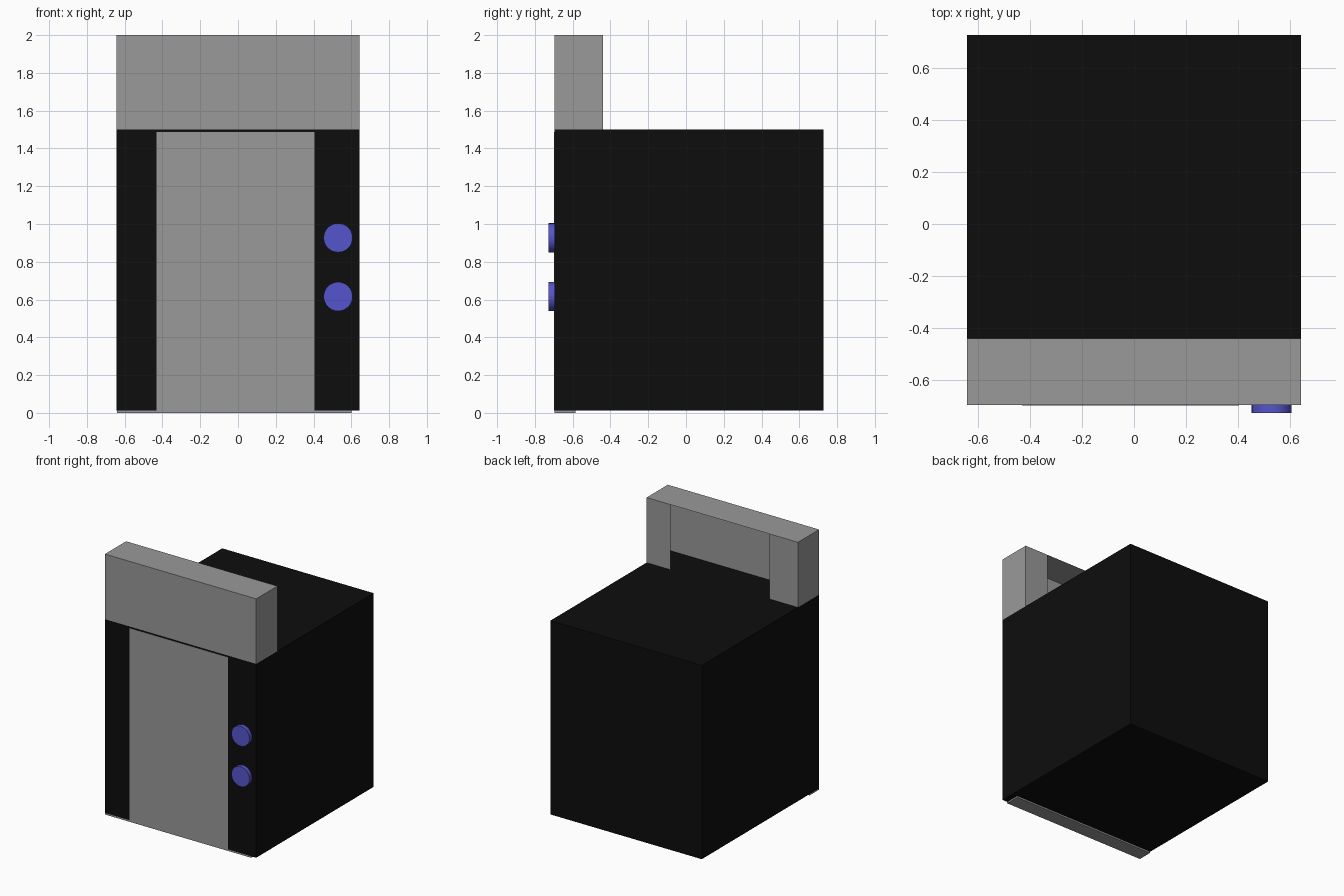
import bpy
import bmesh
import math

cube = bpy.data.objects.get("Cube")
if cube:
    bpy.data.objects.remove(cube, do_unlink=True)


def make_material(name, rgb):
    mat = bpy.data.materials.new(name)
    mat.use_nodes = True
    mat.diffuse_color = (*rgb, 1)
    mat.node_tree.nodes["Principled BSDF"].inputs["Base Color"].default_value = (*rgb, 1)
    return mat


black = make_material("cabin black", (0.004, 0.004, 0.004))
grey = make_material("metal grey", (0.32, 0.32, 0.32))
blue = make_material("button blue", (0.09, 0.09, 0.61))


def add_object(name, bm, mat):
    mesh = bpy.data.meshes.new(name)
    bm.to_mesh(mesh)
    bm.free()
    obj = bpy.data.objects.new(name, mesh)
    mesh.materials.append(mat)
    bpy.context.collection.objects.link(obj)
    return obj


def box(name, low, high, mat):
    bm = bmesh.new()
    bmesh.ops.create_cube(bm, size=1)
    for v in bm.verts:
        for i in range(3):
            v.co[i] = low[i] if v.co[i] < 0 else high[i]
    return add_object(name, bm, mat)


# Main dimensions
LEFT, RIGHT = 0.643, -0.643
FRONT, BACK = -0.697, 0.727
TOP = 1.5

# Cabin body, with a thin door panel and a sill under the front edge
box("cabin", (RIGHT, FRONT, 0.012), (LEFT, BACK, TOP), black)
box("door_panel", (-0.432, FRONT - 0.002, 0.012), (0.405, FRONT + 0.003, 1.488), grey)
box("door_sill", (-0.64, FRONT, 0.0), (0.60, -0.585, 0.012), grey)

# Header: a sheet-metal hood, open below and in the middle of its back
HEADER_BACK = -0.44
bm = bmesh.new()


def wall(points):
    bm.faces.new([bm.verts.new(p) for p in points])


def upright(x0, y0, x1, y1):
    wall([(x0, y0, TOP), (x1, y1, TOP), (x1, y1, 2), (x0, y0, 2)])


upright(RIGHT, FRONT, LEFT, FRONT)
upright(LEFT, FRONT, LEFT, HEADER_BACK)
upright(LEFT, HEADER_BACK, 0.438, HEADER_BACK)
upright(-0.403, HEADER_BACK, RIGHT, HEADER_BACK)
upright(RIGHT, HEADER_BACK, RIGHT, FRONT)
wall([(RIGHT, FRONT, 2), (LEFT, FRONT, 2), (LEFT, HEADER_BACK, 2), (RIGHT, HEADER_BACK, 2)])
bmesh.ops.remove_doubles(bm, verts=bm.verts, dist=0.0001)
add_object("header", bm, grey)

# Two round call buttons on the left front strip
for name, z in (("upper_button", 0.927), ("lower_button", 0.616)):
    bpy.ops.mesh.primitive_cylinder_add(vertices=32, radius=0.077, depth=0.04,
                                        location=(0.53, -0.707, z),
                                        rotation=(math.pi / 2, 0, 0))
    button = bpy.context.object
    button.name = name
    button.data.materials.append(blue)
    bpy.ops.object.shade_smooth_by_angle(angle=math.radians(40))
